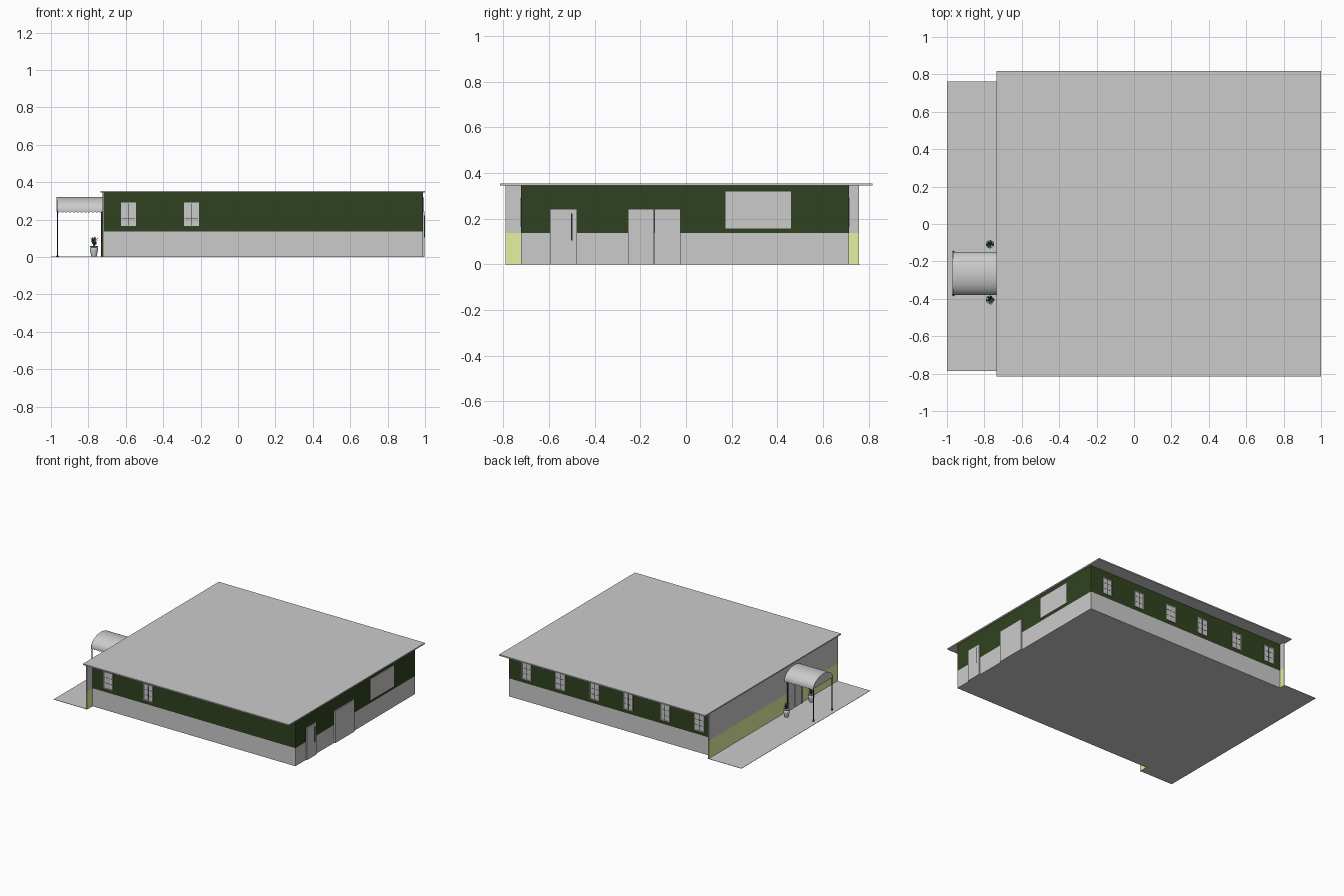
import bpy, bmesh, math, random
from mathutils import Vector

if "Cube" in bpy.data.objects:
    bpy.data.objects.remove(bpy.data.objects["Cube"])

random.seed(4)


def material(name, rgb):
    m = bpy.data.materials.new(name)
    m.diffuse_color = (*rgb, 1)
    m.use_nodes = True
    m.node_tree.nodes["Principled BSDF"].inputs["Base Color"].default_value = m.diffuse_color
    return m


GREEN = material("dark_green", (0.03, 0.055, 0.014))
YELLOW = material("pale_yellow", (0.8, 0.88, 0.36))
BLACK = material("black", (0.02, 0.02, 0.02))
LEAF = material("leaf_green", (0.03, 0.13, 0.07))


def finish(name, bm, mat=None, smooth=False):
    me = bpy.data.meshes.new(name)
    bm.to_mesh(me)
    bm.free()
    ob = bpy.data.objects.new(name, me)
    bpy.context.collection.objects.link(ob)
    if mat:
        me.materials.append(mat)
    if smooth:
        bpy.context.view_layer.objects.active = ob
        ob.select_set(True)
        bpy.ops.object.shade_smooth_by_angle(angle=math.radians(40))
        ob.select_set(False)
    return ob


def add_box(bm, x0, x1, y0, y1, z0, z1):
    vs = bmesh.ops.create_cube(bm, size=1)["verts"]
    for v in vs:
        v.co = ((x0 + x1) / 2 + v.co.x * (x1 - x0),
                (y0 + y1) / 2 + v.co.y * (y1 - y0),
                (z0 + z1) / 2 + v.co.z * (z1 - z0))


def box(name, dims, mat=None):
    bm = bmesh.new()
    add_box(bm, *dims)
    return finish(name, bm, mat)


def lathe(name, profile, x, y, mat=None, n=20):
    bm = bmesh.new()
    rings = [[bm.verts.new((x + r * math.cos(2 * math.pi * i / n),
                            y + r * math.sin(2 * math.pi * i / n), z))
              for i in range(n)] for r, z in profile]
    for a, b in zip(rings, rings[1:]):
        for i in range(n):
            bm.faces.new((a[i], a[(i + 1) % n], b[(i + 1) % n], b[i]))
    bm.faces.new(rings[0][::-1])
    bm.faces.new(rings[-1])
    return finish(name, bm, mat, True)


# Building shell, wide entrance wall, roof and paving
BAND, TOP = 0.137, 0.345
box("lower_walls", (-0.717, 0.988, -0.722, 0.714, 0, BAND))
box("upper_walls", (-0.717, 0.988, -0.722, 0.714, BAND, TOP), GREEN)
box("entrance_wall_lower", (-0.724, -0.717, -0.79, 0.757, 0, BAND), YELLOW)
box("entrance_wall_upper", (-0.724, -0.717, -0.79, 0.757, BAND, TOP))
box("roof", (-0.734, 1.0, -0.815, 0.817, TOP, 0.354))
box("paving", (-1.0, -0.717, -0.787, 0.763, 0, 0.002))


# Windows: pane, frame and glazing bars
def window(name, x, y, out):
    w, z0, z1, t = 0.04, 0.165, 0.291, 0.004

    def slab(bm, xa, xb, za, zb, depth):
        add_box(bm, xa, xb, *sorted((y, y + out * depth)), za, zb)

    bm = bmesh.new()
    slab(bm, x - w, x + w, z0, z1, 0.002)
    for s in (-1, 1):
        slab(bm, *sorted((x + s * w, x + s * (w - t))), z0, z1, 0.005)
    for z in (z0, z1 - t):
        slab(bm, x - w, x + w, z, z + t, 0.005)
    finish(name, bm)
    bm = bmesh.new()
    slab(bm, x - 0.0012, x + 0.0012, z0 + t, z1 - t, 0.004)
    for f in (1 / 3, 2 / 3):
        z = z0 + f * (z1 - z0)
        slab(bm, x - w + t, x + w - t, z - 0.0008, z + 0.0008, 0.003)
    finish(name + "_bars", bm, BLACK)


for i, x in enumerate((-0.586, -0.249)):
    window(f"front_window_{i}", x, -0.722, -1)
for i, x in enumerate((0.84, 0.555, 0.268, -0.015, -0.325, -0.615)):
    window(f"back_window_{i}", x, 0.714, 1)

# Right side: single door, double door, large panel
box("side_door", (0.988, 0.997, -0.596, -0.478, 0, 0.242))
box("side_door_handle", (0.997, 1.0, -0.503, -0.498, 0.105, 0.222), BLACK)
for i, (a, b) in enumerate(((-0.255, -0.1405), (-0.1385, -0.024))):
    box(f"double_door_leaf_{i}", (0.988, 0.997, a, b, 0, 0.242))
box("side_panel", (0.988, 0.994, 0.172, 0.46, 0.157, 0.319))

# Entrance door under the canopy
YC = -0.265
for s in (-1, 1):
    a, b = sorted((YC + s * 0.001, YC + s * 0.08))
    box("entrance_door_leaf", (-0.729, -0.724, a, b, 0.002, 0.235))
    a, b = sorted((YC + s * 0.08, YC + s * 0.087))
    box("entrance_door_jamb", (-0.732, -0.724, a, b, 0.002, 0.242), BLACK)
box("entrance_door_head", (-0.732, -0.724, YC - 0.08, YC + 0.08, 0.235, 0.242), BLACK)

# Barrel canopy with scalloped edges
X0, X1, HW, SPRING, RISE, N = -0.97, -0.724, 0.115, 0.25, 0.072, 32
arc = [(YC + HW * math.cos(math.pi * i / N), SPRING + RISE * math.sin(math.pi * i / N))
       for i in range(N + 1)]
bm = bmesh.new()
near = [bm.verts.new((X0, y, z)) for y, z in arc]
far = [bm.verts.new((X1, y, z)) for y, z in arc]
for i in range(N):
    bm.faces.new((near[i], near[i + 1], far[i + 1], far[i]))
finish("canopy_roof", bm, smooth=True)

bm = bmesh.new()
bm.faces.new([bm.verts.new((X0 + 0.001, y, z)) for y, z in arc])
finish("canopy_end_panel", bm)

bm = bmesh.new()
steps, scallops = 72, 12
for s in (-1, 1):
    prev = None
    for i in range(steps + 1):
        x = X0 + (X1 - X0) * i / steps
        z = 0.244 - 0.007 * abs(math.sin(math.pi * scallops * i / steps))
        cur = [bm.verts.new((x, YC + s * HW, h)) for h in (SPRING, z)]
        if prev:
            bm.faces.new((prev[0], prev[1], cur[1], cur[0]))
        prev = cur
finish("canopy_valance", bm)


# Canopy frame and posts
def tube(name, pts, r, mat):
    cu = bpy.data.curves.new(name, "CURVE")
    cu.dimensions = "3D"
    cu.bevel_depth = r
    cu.bevel_resolution = 1
    cu.use_fill_caps = True
    sp = cu.splines.new("POLY")
    sp.points.add(len(pts) - 1)
    for p, c in zip(sp.points, pts):
        p.co = (*c, 1)
    cu.materials.append(mat)
    ob = bpy.data.objects.new(name, cu)
    bpy.context.collection.objects.link(ob)


tube("canopy_front_arch", [(X0 + 0.003, y, z - 0.002) for y, z in arc], 0.002, BLACK)
for s in (-1, 1):
    y = YC + s * (HW - 0.002)
    lathe("canopy_post", [(0.007, 0.002), (0.007, 0.005), (0.003, 0.008), (0.003, SPRING)],
          X0 + 0.005, y, BLACK, 10)
    tube("canopy_side_rail", [(X0 + 0.003, y, SPRING), (X1, y, SPRING)], 0.002, BLACK)


# Potted plants on both sides of the entrance
def plant(x, y):
    lathe("plant_pot", [(0.013, 0), (0.015, 0.006), (0.021, 0.035), (0.021, 0.048),
                        (0.018, 0.052), (0.022, 0.055), (0.022, 0.06),
                        (0.018, 0.06), (0.017, 0.054)], x, y)
    bm = bmesh.new()
    for k in range(26):
        a = k * 2.4 + random.uniform(-0.2, 0.2)
        reach, h = random.uniform(0.008, 0.028), random.uniform(0.02, 0.055)
        d = Vector((math.cos(a), math.sin(a), 0))
        side = Vector((-d.y, d.x, 0))
        prev = None
        for t, w in ((0, 0.0015), (0.35, 0.004), (0.7, 0.003), (1, 0.0003)):
            c = Vector((x, y, 0.054 + h * (1.4 * t - 0.4 * t ** 3))) + d * reach * t ** 1.4
            cur = [bm.verts.new(c + side * w), bm.verts.new(c - side * w)]
            if prev:
                bm.faces.new((prev[0], prev[1], cur[1], cur[0]))
            prev = cur
    finish("plant_leaves", bm, LEAF)


for y in (-0.108, -0.405):
    plant(-0.77, y)
